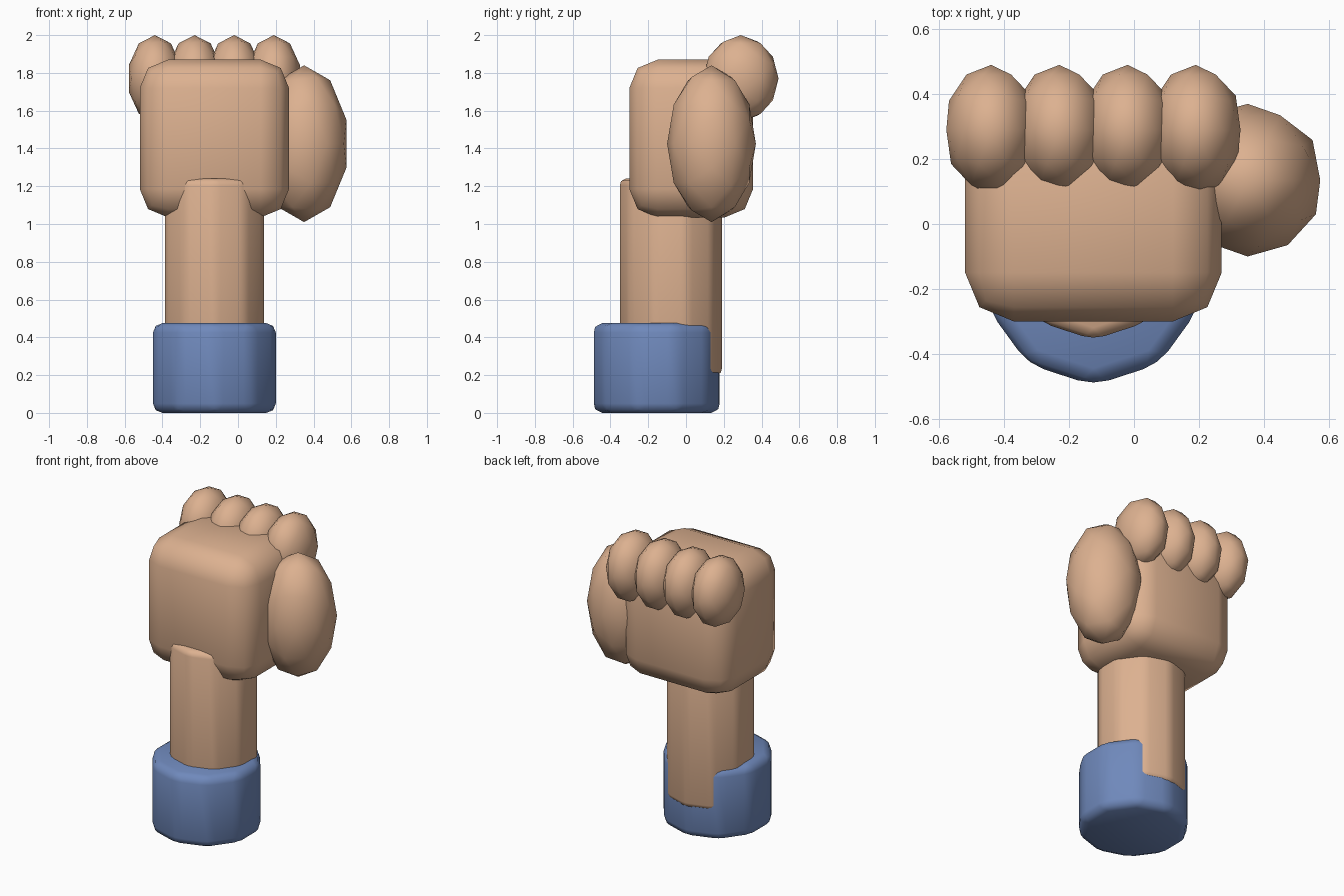
import bpy
from math import radians

if "Cube" in bpy.data.objects:
    bpy.data.objects.remove(bpy.data.objects["Cube"])


def material(name, rgb):
    m = bpy.data.materials.new(name)
    m.diffuse_color = (*rgb, 1)
    m.use_nodes = True
    m.node_tree.nodes["Principled BSDF"].inputs["Base Color"].default_value = m.diffuse_color
    return m


skin = material("skin", (0.72, 0.44, 0.28))
blue = material("blue_cloth", (0.16, 0.25, 0.50))


def finish(name, mat, bevel=0.0):
    ob = bpy.context.object
    ob.name = name
    ob.data.materials.append(mat)
    bpy.ops.object.transform_apply(location=False, rotation=True, scale=True)
    if bevel:
        b = ob.modifiers.new("rounded_edges", 'BEVEL')
        b.width, b.segments = bevel, 2
        b.limit_method, b.angle_limit = 'ANGLE', radians(30)
    bpy.ops.object.shade_smooth()
    return ob


def box(name, mat, lo, hi, bevel):
    bpy.ops.mesh.primitive_cube_add(size=1, location=[(a + b) / 2 for a, b in zip(lo, hi)])
    bpy.context.object.scale = [b - a for a, b in zip(lo, hi)]
    finish(name, mat, bevel)


def post(name, mat, x, y, r, z0, z1, bevel):
    bpy.ops.mesh.primitive_cylinder_add(vertices=10, radius=r, depth=z1 - z0,
                                        location=(x, y, (z0 + z1) / 2))
    finish(name, mat, bevel)


def blob(name, mat, centre, radii):
    # low-poly ball with its pole turned to face the front
    rx, ry, rz = radii
    bpy.ops.mesh.primitive_ico_sphere_add(subdivisions=2, radius=1, location=centre,
                                          rotation=(radians(90), 0, 0))
    bpy.context.object.scale = (rx, rz, ry)
    finish(name, mat)


# sleeve cuff and forearm
post("cuff", blue, -0.125, -0.155, 0.342, 0, 0.475, 0.05)
post("forearm", skin, -0.125, -0.08, 0.276, 0.2, 1.24, 0.035)

# fist body
box("palm", skin, (-0.52, -0.30, 1.035), (0.27, 0.355, 1.87), 0.15)

# curled fingers and thumb
for i in range(4):
    blob(f"finger_{i + 1}", skin, (-0.44 + 0.21 * i, 0.29, 1.77), (0.145, 0.20, 0.23))
blob("thumb", skin, (0.35, 0.135, 1.425), (0.235, 0.235, 0.415))
